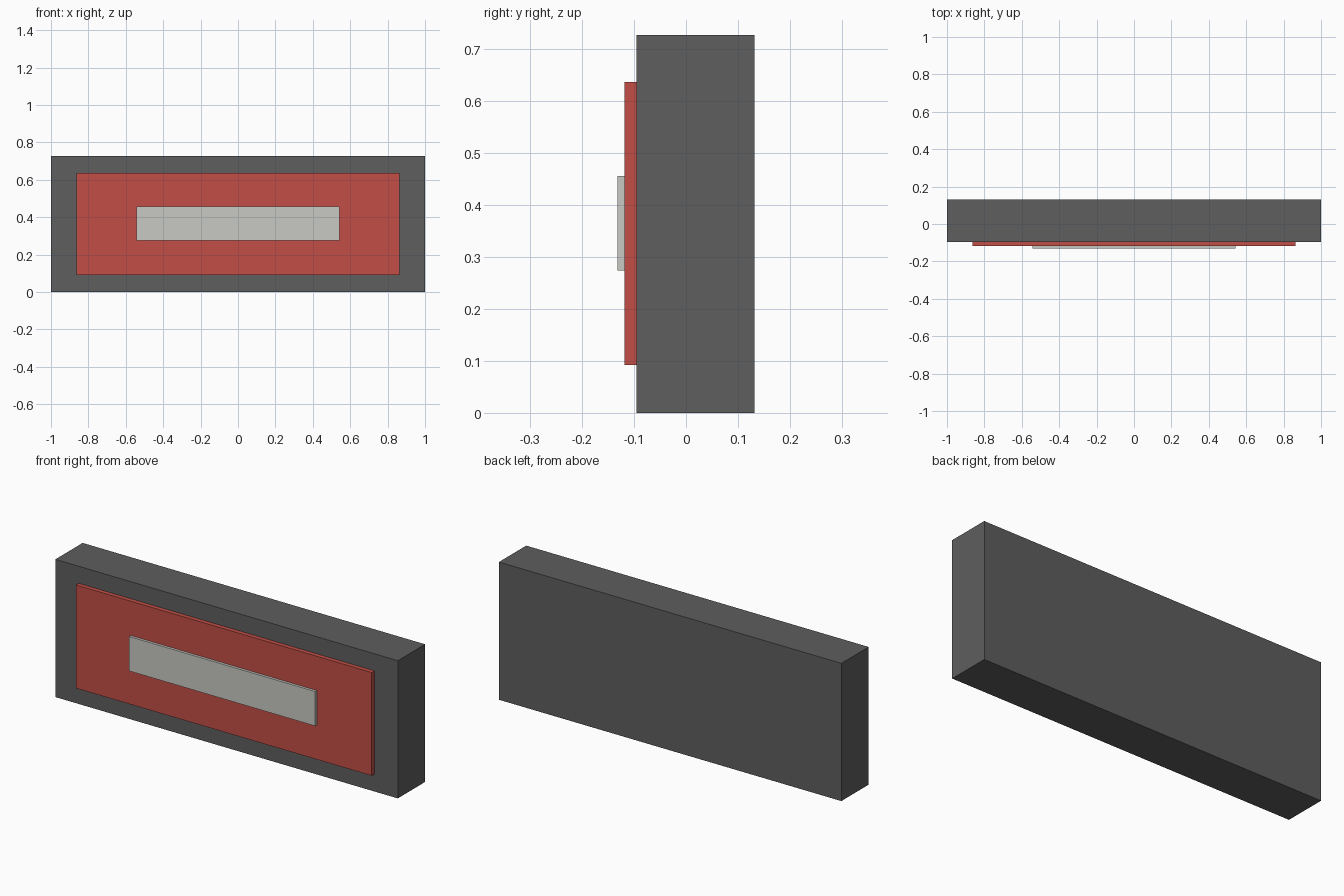
import bpy

cube = bpy.data.objects.get("Cube")
if cube:
    bpy.data.objects.remove(cube, do_unlink=True)


def material(name, rgb):
    mat = bpy.data.materials.new(name)
    mat.use_nodes = True
    color = (*rgb, 1)
    mat.diffuse_color = color
    mat.node_tree.nodes["Principled BSDF"].inputs["Base Color"].default_value = color
    return mat


def box(name, width, y_range, z_range, mat):
    """Box centred on x, spanning the given depth and height."""
    (y0, y1), (z0, z1) = y_range, z_range
    bpy.ops.mesh.primitive_cube_add(size=1, location=(0, (y0 + y1) / 2, (z0 + z1) / 2))
    obj = bpy.context.object
    obj.name = obj.data.name = name
    obj.scale = (width, y1 - y0, z1 - z0)
    bpy.ops.object.transform_apply(location=False, rotation=False, scale=True)
    obj.data.materials.append(mat)
    return obj


# Depths of the stacked layers, from back to front
BACK, BODY_FRONT, PANEL_FRONT, STRIP_FRONT = 0.132, -0.095, -0.118, -0.132

# Dark casing
box("casing", 2.0, (BODY_FRONT, BACK), (0, 0.727), material("dark grey", (0.112, 0.112, 0.116)))

# Raised red panel
box("front_panel", 1.727, (PANEL_FRONT, BODY_FRONT), (0.092, 0.637),
    material("red", (0.54, 0.077, 0.062)))

# Pale strip on the panel
box("centre_strip", 1.086, (STRIP_FRONT, PANEL_FRONT), (0.274, 0.456),
    material("pale grey", (0.58, 0.58, 0.55)))
